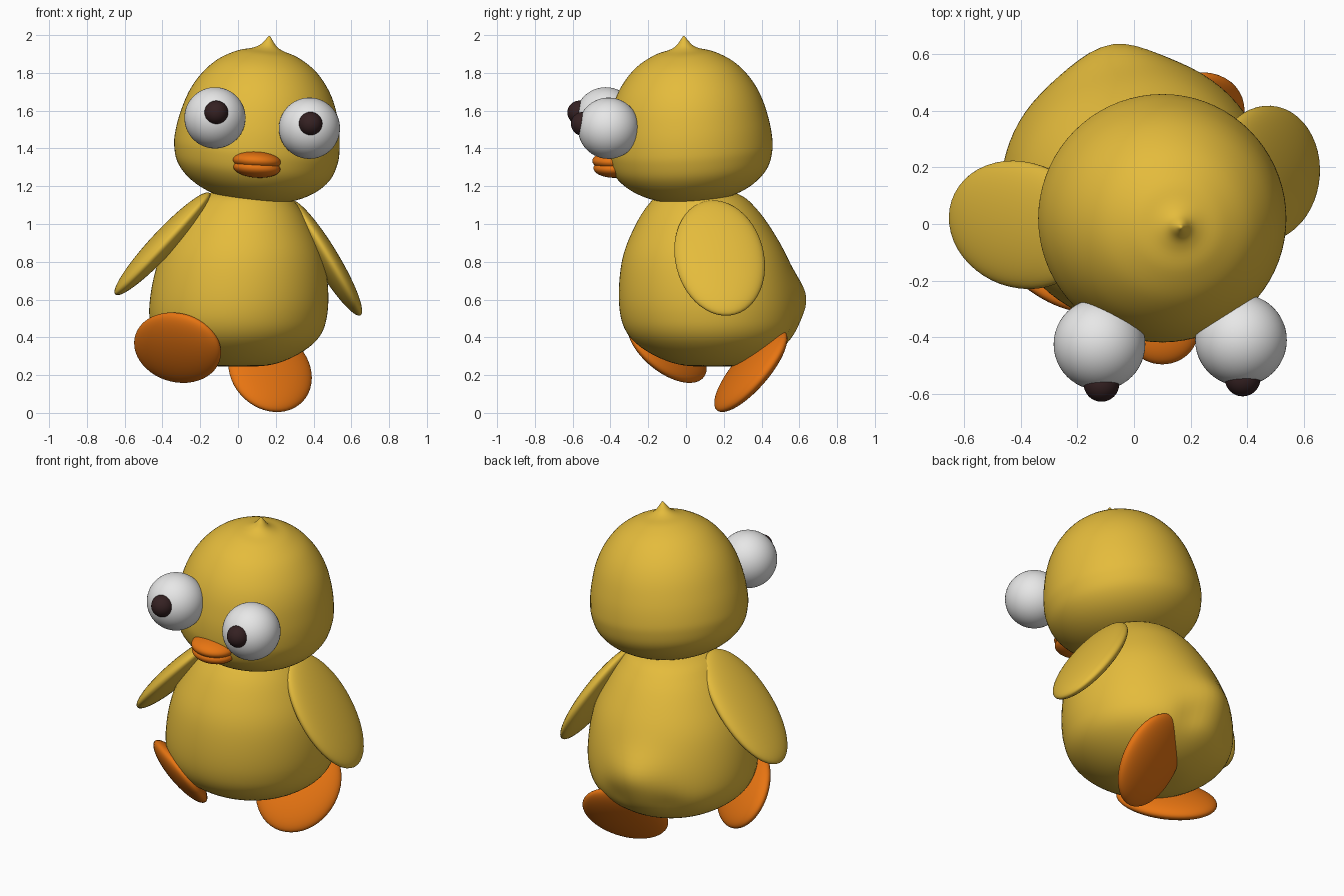
import bpy, bmesh, math
from mathutils import Vector, Matrix

if "Cube" in bpy.data.objects:
    bpy.data.objects.remove(bpy.data.objects["Cube"])


def material(name, rgb):
    m = bpy.data.materials.new(name)
    m.diffuse_color = (*rgb, 1)
    m.use_nodes = True
    m.node_tree.nodes["Principled BSDF"].inputs["Base Color"].default_value = m.diffuse_color
    return m


YELLOW = material("yellow", (0.78, 0.50, 0.045))
ORANGE = material("orange", (0.82, 0.18, 0.006))
WHITE = material("white", (0.80, 0.80, 0.80))
BROWN = material("dark brown", (0.035, 0.015, 0.016))


def finish(name, bm, mat):
    bmesh.ops.recalc_face_normals(bm, faces=bm.faces)
    me = bpy.data.meshes.new(name)
    bm.to_mesh(me)
    bm.free()
    me.materials.append(mat)
    me.polygons.foreach_set("use_smooth", [True] * len(me.polygons))
    ob = bpy.data.objects.new(name, me)
    bpy.context.collection.objects.link(ob)
    return ob


def ellipsoid(name, mat, centre, long, wide, thick):
    """Ellipsoid from two semi-axis vectors and a thickness along their normal."""
    a, b = Vector(long), Vector(wide)
    c = a.cross(b).normalized() * thick
    m = Matrix((a, b, c)).transposed().to_4x4()
    m.translation = centre
    bm = bmesh.new()
    bmesh.ops.create_uvsphere(bm, u_segments=48, v_segments=32, radius=1, matrix=m)
    return finish(name, bm, mat)


def smooth_profile(pts, steps=5):
    """Catmull-Rom curve through (radius, height) points."""
    p = [Vector(q) for q in pts]
    p = [Vector((-p[1].x, p[1].y))] + p + [Vector((-p[-2].x, p[-2].y))]
    out = []
    for i in range(1, len(p) - 2):
        a, b, c, d = p[i - 1:i + 3]
        for k in range(steps):
            t = k / steps
            out.append(0.5 * (2 * b + (c - a) * t + (2 * a - 5 * b + 4 * c - d) * t * t
                              + (3 * b - a - 3 * c + d) * t ** 3))
    return out + [p[-2]]


def lathe(pts, n=72):
    bm = bmesh.new()
    prof = smooth_profile(pts)
    rings = []
    for q in prof[1:-1]:
        r = max(q.x, 0.002)
        rings.append([bm.verts.new((r * math.cos(2 * math.pi * i / n),
                                    r * math.sin(2 * math.pi * i / n), q.y)) for i in range(n)])
    for a, b in zip(rings, rings[1:]):
        for i in range(n):
            j = (i + 1) % n
            bm.faces.new((a[i], a[j], b[j], b[i]))
    for ring, q in ((rings[0], prof[0]), (rings[-1], prof[-1])):
        pole = bm.verts.new((0, 0, q.y))
        for i in range(n):
            bm.faces.new((ring[i], ring[(i + 1) % n], pole))
    return bm


# Body: leaning pear shape with a small tail pushed out of the back
bm = lathe([(0, .245), (.16, .252), (.28, .29), (.385, .355), (.447, .43), (.472, .53),
            (.466, .67), (.435, .82), (.378, .95), (.295, 1.08), (.2, 1.16), (0, 1.2)])
tail = Vector((-.09, .47, .62))
for v in bm.verts:
    dx, dz = v.co.x - tail.x, v.co.z - tail.z
    if v.co.y > 0:
        bump = math.exp(-(dx / .17) ** 2 - (dz / .13) ** 2)
        dent = sum(math.exp(-((dx - s * .16) / .08) ** 2 - ((dz + .18) / .08) ** 2) for s in (-1, 1))
        v.co.y += .055 * bump - .02 * dent
    h = v.co.z - .5
    v.co.x += .06 * max(h, 0)
    v.co.y += .125 - .08 * h
finish("body", bm, YELLOW)

# Head: tilted dome with a small tuft at the crown
bm = lathe([(0, -.295), (.15, -.288), (.26, -.255), (.35, -.2), (.41, -.13), (.435, -.05),
            (.438, .02), (.425, .12), (.392, .24), (.34, .34), (.262, .428), (.165, .487),
            (.085, .512), (.045, .533), (.018, .565), (0, .585)])
up = Vector((.115, -.055, 1)).normalized()
bm.transform(Matrix.Translation((.10, .02, 1.415)) @ Vector((0, 0, 1)).rotation_difference(up).to_matrix().to_4x4())
finish("head", bm, YELLOW)

# Eyes and pupils
for side, eye, pupil in (("left", (-.122, -.425, 1.562), (-.115, -.565, 1.59)),
                         ("right", (.378, -.41, 1.507), (.384, -.546, 1.53))):
    ellipsoid(side + "_eye", WHITE, eye, (.162, 0, 0), (0, .162, 0), .162)
    ellipsoid(side + "_pupil", BROWN, pupil, (.063, 0, 0), (0, .063, 0), .063)

# Beak: two lips pressed together
ellipsoid("upper_beak", ORANGE, (.10, -.378, 1.334), (.127, 0, -.008), (0, .118, 0), .051)
ellipsoid("lower_beak", ORANGE, (.10, -.378, 1.296), (.124, 0, -.008), (0, .112, 0), .051)

# Wings
ellipsoid("left_wing", YELLOW, (-.40, -.003, .895), (-.25, .03, -.268), (.004, .225, .02), .064)
ellipsoid("right_wing", YELLOW, (.465, .178, .82), (.182, .05, -.303), (-.03, .235, .02), .064)

# Feet: one lifted forward, one pushing off behind
ellipsoid("left_foot", ORANGE, (-.32, -.10, .345), (0, -.155, .18), (.228, -.135, -.03), .066)
ellipsoid("right_foot", ORANGE, (.17, .343, .222), (0, .178, .21), (.22, .06, -.04), .066)
